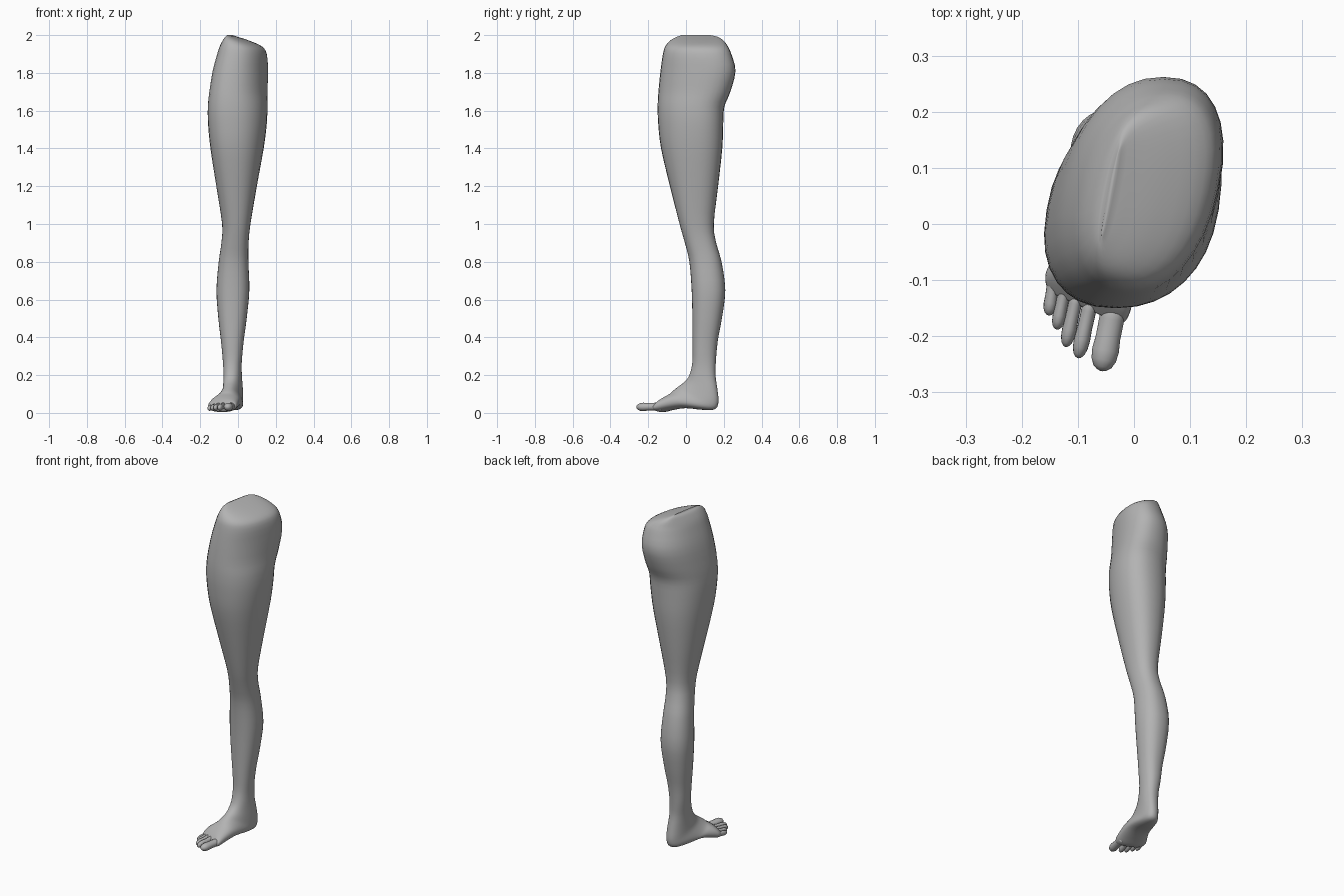
import bpy, bmesh, math
from mathutils import Vector

skin = bpy.data.materials.new("plain_grey")
skin.diffuse_color = (0.45, 0.45, 0.45, 1)


def clamp(v):
    return max(0.0, min(1.0, v))


def loft(name, rings):
    """Skin a list of closed point rings and cap both ends."""
    bm = bmesh.new()
    loops = [[bm.verts.new(p) for p in ring] for ring in rings]
    n = len(loops[0])
    for a, b in zip(loops, loops[1:]):
        for i in range(n):
            j = (i + 1) % n
            bm.faces.new((a[i], a[j], b[j], b[i]))
    bm.faces.new(loops[0])
    bm.faces.new(loops[-1])
    bmesh.ops.recalc_face_normals(bm, faces=bm.faces)
    for f in bm.faces:
        f.smooth = True
    me = bpy.data.meshes.new(name)
    bm.to_mesh(me)
    bm.free()
    me.materials.append(skin)
    ob = bpy.data.objects.new(name, me)
    bpy.context.collection.objects.link(ob)
    return ob


def smooth_rows(rows, steps):
    """Catmull-Rom resampling of the section table."""
    out = []
    for i in range(len(rows) - 1):
        p0, p1 = rows[max(i - 1, 0)], rows[i]
        p2, p3 = rows[i + 1], rows[min(i + 2, len(rows) - 1)]
        for s in range(steps):
            t = s / steps
            out.append([0.5 * (2 * b + (c - a) * t + (2 * a - 5 * b + 4 * c - d) * t * t
                               + (3 * b - a - 3 * c + d) * t ** 3)
                        for a, b, c, d in zip(p0, p1, p2, p3)])
    return out + [rows[-1]]


def section(x0, x1, yf, zf, yb, zb, sides=32):
    """Rounded section spanning a front and a back point, twisted outwards."""
    cx, a = (x0 + x1) / 2, (x1 - x0) / 2
    cy, b = (yf + yb) / 2, (yb - yf) / 2
    z = (zf + zb) / 2
    k = 0.2 * max(clamp((z - 1.0) / 0.7), clamp((0.3 - z) / 0.15))
    ae = math.sqrt(max(a * a - (k * b) ** 2, (0.3 * a) ** 2))
    slant = 0.45 * clamp(-cy / 0.12)
    pts = []
    for i in range(sides):
        t = 2 * math.pi * i / sides
        c, s = (math.copysign(abs(v) ** 0.88, v) for v in (math.cos(t), math.sin(t)))
        x = cx + ae * c + k * b * s
        w = (s + 1) / 2
        pts.append((x, yf + (yb - yf) * w - slant * (x - cx), zf + (zb - zf) * w))
    return pts


# Level sections of hip, thigh, knee and calf: z, x min, x max, y front, y back
leg_levels = [
    (2.0, -0.055, -0.03, -0.02, 0.13),
    (1.99, -0.067, 0.0, -0.05, 0.17),
    (1.97, -0.08, 0.06, -0.085, 0.2),
    (1.94, -0.095, 0.125, -0.11, 0.222),
    (1.9, -0.108, 0.15, -0.122, 0.24),
    (1.81, -0.132, 0.157, -0.135, 0.262),
    (1.7, -0.15, 0.154, -0.146, 0.235),
    (1.62, -0.158, 0.154, -0.15, 0.203),
    (1.53, -0.157, 0.151, -0.147, 0.197),
    (1.4, -0.145, 0.135, -0.132, 0.192),
    (1.2, -0.115, 0.1, -0.085, 0.17),
    (1.0, -0.084, 0.066, -0.034, 0.147),
    (0.9, -0.088, 0.056, -0.006, 0.16),
    (0.8, -0.102, 0.055, 0.018, 0.188),
    (0.65, -0.114, 0.06, 0.03, 0.208),
    (0.5, -0.104, 0.046, 0.034, 0.19),
    (0.38, -0.09, 0.03, 0.035, 0.168),
    (0.27, -0.08, 0.02, 0.034, 0.158),
    (0.2, -0.076, 0.02, 0.018, 0.156),
]
# Sections swinging round the heel into the foot: x min, x max, instep y z, sole y z
foot_sections = [
    (-0.077, 0.024, -0.005, 0.167, 0.167, 0.12),
    (-0.08, 0.026, -0.03, 0.147, 0.172, 0.06),
    (-0.09, 0.026, -0.05, 0.132, 0.155, 0.02),
    (-0.105, 0.024, -0.07, 0.116, 0.09, 0.016),
    (-0.125, 0.015, -0.085, 0.102, 0.0, 0.025),
    (-0.145, 0.003, -0.105, 0.088, -0.07, 0.015),
    (-0.157, -0.006, -0.125, 0.072, -0.115, 0.005),
    (-0.157, -0.014, -0.14, 0.056, -0.138, 0.006),
    (-0.15, -0.024, -0.15, 0.045, -0.15, 0.012),
]
rows = [(x0, x1, yf, z, yb, z) for z, x0, x1, yf, yb in leg_levels] + foot_sections
loft("leg_and_foot", [section(*r) for r in smooth_rows(rows, 3)])


# Toes: tapered rounded fingers with a fuller pad near the tip
def toe(name, base, tip, rx, rz):
    p, q = Vector(base), Vector(tip)
    d = q - p
    side = Vector((d.y, -d.x, 0)).normalized()
    rings = []
    for u, r in ((0, 1), (0.3, 0.93), (0.55, 0.92), (0.72, 1), (0.85, 0.92),
                 (0.94, 0.68), (0.985, 0.36), (1, 0.1)):
        c = p + d * u
        rings.append([c + side * (rx * r * math.cos(t)) + Vector((0, 0, rz * r * math.sin(t)))
                      for t in (2 * math.pi * i / 16 for i in range(16))])
    loft(name, rings)


toe("big_toe", (-0.032, -0.13, 0.034), (-0.058, -0.262, 0.031), 0.024, 0.022)
toe("second_toe", (-0.073, -0.12, 0.04), (-0.1, -0.239, 0.027), 0.0145, 0.018)
toe("third_toe", (-0.098, -0.11, 0.04), (-0.122, -0.219, 0.026), 0.013, 0.017)
toe("fourth_toe", (-0.12, -0.1, 0.038), (-0.138, -0.188, 0.025), 0.012, 0.016)
toe("little_toe", (-0.141, -0.085, 0.034), (-0.152, -0.163, 0.023), 0.012, 0.015)
